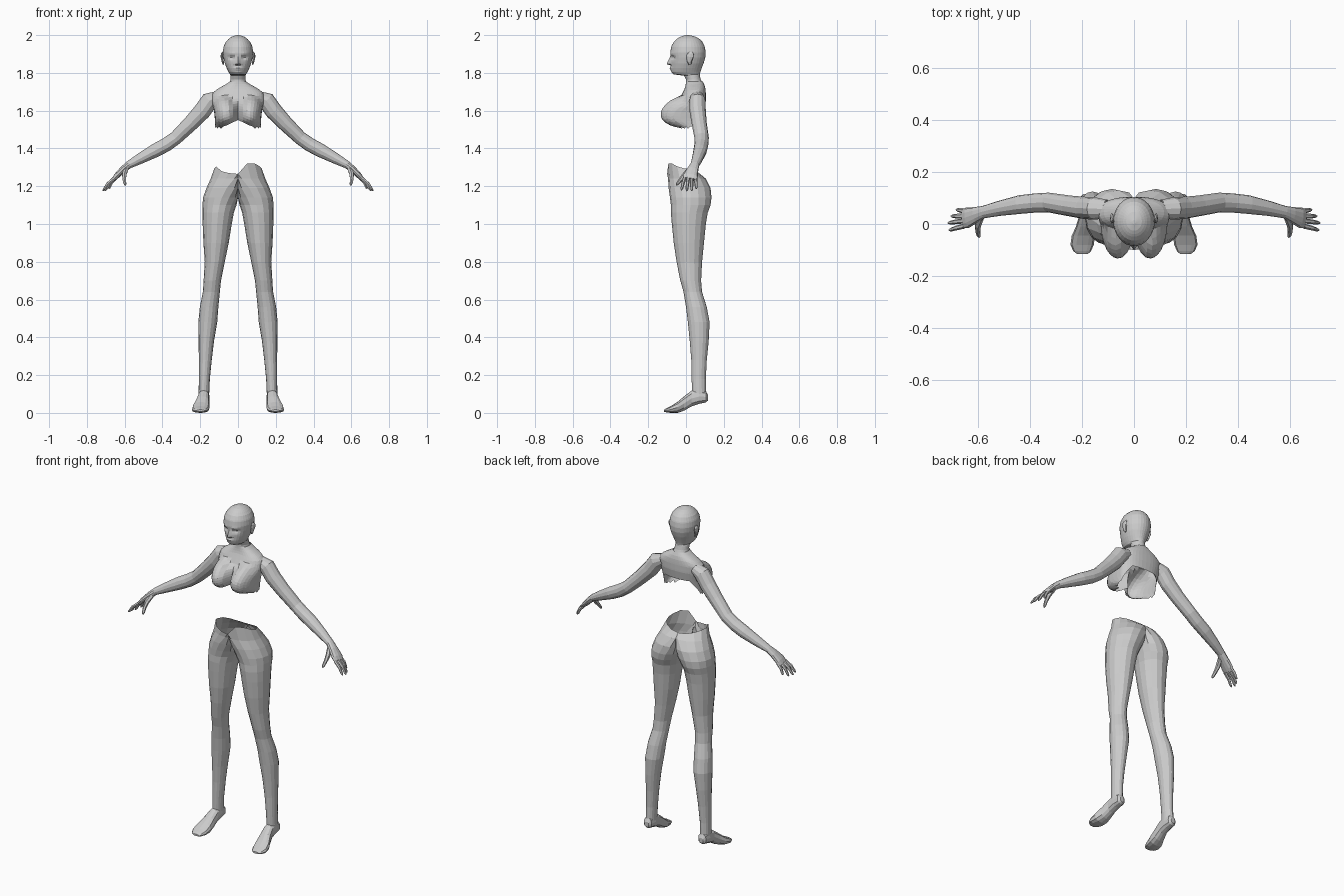
import bpy, bmesh
from math import sin, cos, pi, exp, copysign
from mathutils import Vector


def skin(name, rings, closed=True, cap0=False, cap1=False, mirror=True):
    """Skin a list of point rings with quads; faces lying on x = 0 are left out."""
    bm = bmesh.new()
    rows = [[bm.verts.new(p) for p in r] for r in rings]
    n = len(rows[0])
    for a, b in zip(rows, rows[1:]):
        for i in range(n if closed else n - 1):
            j = (i + 1) % n
            f = (a[i], a[j], b[j], b[i])
            if any(abs(v.co.x) > 1e-4 for v in f):
                bm.faces.new(f)
    if cap0:
        bm.faces.new(rows[0])
    if cap1:
        bm.faces.new(rows[-1])
    bmesh.ops.remove_doubles(bm, verts=bm.verts, dist=1e-5)
    bmesh.ops.recalc_face_normals(bm, faces=bm.faces)
    me = bpy.data.meshes.new(name)
    bm.to_mesh(me)
    bm.free()
    ob = bpy.data.objects.new(name, me)
    bpy.context.collection.objects.link(ob)
    if mirror:
        ob.modifiers.new("mirror", 'MIRROR').use_clip = True
    return ob


def tube(name, path, n=10, **kw):
    """Tube along points (x, y, z, half width, half thickness)."""
    pts = [Vector(p[:3]) for p in path]
    rings = []
    for i, p in enumerate(path):
        t = (pts[min(i + 1, len(pts) - 1)] - pts[max(i - 1, 0)]).normalized()
        ref = Vector((0, 1, 0))
        if abs(t.y) > 0.8:
            ref = Vector((1, 0, 0))
        s = (ref - t * ref.dot(t)).normalized()
        u = t.cross(s)
        rings.append([pts[i] + s * p[3] * cos(2 * pi * k / n) + u * p[4] * sin(2 * pi * k / n)
                      for k in range(n)])
    return skin(name, rings, **kw)


def lookup(table, z):
    """Interpolate rows of (z, ...) listed from top to bottom."""
    for a, b in zip(table, table[1:]):
        if z >= b[0]:
            t = min(1, max(0, (a[0] - z) / (a[0] - b[0])))
            return [p + (q - p) * t for p, q in zip(a[1:], b[1:])]
    return table[-1][1:]


def spow(v, e):
    return copysign(abs(v) ** e, v)


# Hips and legs: z, centre x, half width, front y, back y
leg = [(1.28, 0, .125, -.10, .075), (1.24, .02, .125, -.095, .105), (1.19, .06, .107, -.092, .13),
       (1.14, .085, .10, -.085, .135), (1.10, .098, .09, -.08, .13), (1.06, .105, .083, -.08, .115),
       (1.0, .11, .077, -.075, .105), (.9, .116, .067, -.065, .095), (.8, .123, .053, -.05, .085),
       (.7, .136, .046, -.03, .08), (.64, .141, .045, -.013, .085), (.56, .153, .049, 0, .11),
       (.48, .16, .05, .01, .125), (.38, .168, .041, .02, .12), (.28, .173, .034, .028, .11),
       (.18, .178, .029, .03, .105), (.09, .181, .028, .032, .108)]
for side, s in (("left", 1), ("right", -1)):
    rings = []
    for k, (z, cx, rx, yf, yb) in enumerate(leg):
        ring = []
        for i in range(16):
            a = 2 * pi * i / 16
            x = max(0, cx + rx * cos(a))
            y = (yf + yb) / 2 + (yb - yf) / 2 * sin(a)
            zz = z
            if k == 0:
                # ragged waist edge, torn higher at the front of one side
                zz = 1.265 + .03 * cos(a) ** 2
                if s == 1 and i in (13, 14):
                    zz = 1.32
                if i == 15:
                    zz = 1.305
            ring.append((s * (x if x > 1e-4 else 0), y, zz))
        rings.append(ring)
    skin(side + "_hip_and_leg", rings, mirror=False)

# Feet on tiptoe: y, centre x, half width, bottom z, top z
foot = [(.116, .181, .014, .065, .095), (.105, .181, .026, .055, .115), (.07, .181, .03, .048, .125),
        (.03, .182, .03, .035, .118), (-.01, .188, .036, .012, .088), (-.045, .195, .045, 0, .058),
        (-.08, .20, .045, 0, .036), (-.105, .20, .034, .003, .024), (-.116, .198, .02, .006, .017)]
skin("foot", [[(cx + rx * cos(pi * i / 6), y, (zb + zt) / 2 + (zt - zb) / 2 * spow(sin(pi * i / 6), .7))
               for i in range(12)] for y, cx, rx, zb, zt in foot], cap0=True, cap1=True)

# Chest: z, half width, front y, back y; an open shell with a raised back hem
chest = [(1.755, .042, .0, .088), (1.735, .072, -.002, .098), (1.715, .11, -.008, .103),
         (1.69, .137, -.02, .105), (1.65, .138, -.04, .105), (1.60, .127, -.055, .097),
         (1.55, .122, -.05, .085), (1.50, .12, -.03, .075)]
rows = []
for r in range(17):
    row = []
    for i in range(21):
        t = i / 20
        a = -pi / 2 + pi * t
        if t < .25:
            hem = 1.55 - .035 * sin(pi * min(1, t / .25) / 2)
        elif t < .55:
            hem = 1.515 - .01 * (i % 2)
        else:
            hem = 1.515 + .085 * min(1, (t - .55) / .25)
        z = 1.755 + (hem - 1.755) * r / 16
        rx, yf, yb = lookup(chest, z)
        x = rx * spow(cos(a), .85) if 0 < i < 20 else 0
        y = (yf + yb) / 2 + (yb - yf) / 2 * spow(sin(a), .85)
        if t < .55:
            # bust
            d = ((x - .072) / .066) ** 2 + ((z - 1.572) / (.105 if z > 1.572 else .065)) ** 2
            y -= .088 * max(0, 1 - d) ** .6 * (1 if t < .4 else (.55 - t) / .15)
        row.append((x, y, z))
    rows.append(row)
skin("chest", rows, closed=False)

# Head and neck: z, half width, front y, back y
head = [(2.0, .006, .0, .015), (1.995, .027, -.022, .043), (1.983, .047, -.045, .068),
        (1.965, .064, -.064, .086), (1.94, .076, -.078, .099), (1.91, .08, -.083, .104),
        (1.88, .077, -.081, .102), (1.85, .07, -.08, .093), (1.825, .06, -.08, .083),
        (1.805, .05, -.078, .076), (1.792, .042, -.066, .073), (1.785, .039, -.01, .073),
        (1.765, .04, .0, .078), (1.74, .046, .0, .09), (1.72, .058, .005, .095)]
levels = [2 - .007 * k for k in range(29)] + [1.797, 1.792, 1.785, 1.765, 1.74, 1.72]
rings = []
for z in levels:
    rx, yf, yb = lookup(head, z)
    ring = []
    for i in range(32):
        a = 2 * pi * i / 32
        x, y = rx * cos(a), (yf + yb) / 2 + (yb - yf) / 2 * sin(a)
        if sin(a) < 0 and z > 1.79:
            # nose, eye sockets, brows and lips
            nose = min(1, max(0, (1.892 - z) / .04)) if z > 1.843 else 0
            y -= .021 * nose * exp(-(x / .011) ** 2)
            y += .012 * exp(-((abs(x) - .031) / .015) ** 2 - ((z - 1.88) / .011) ** 2)
            y -= .004 * exp(-((abs(x) - .031) / .018) ** 2 - ((z - 1.9) / .007) ** 2)
            y -= .007 * exp(-(x / .018) ** 2 - ((z - 1.823) / .008) ** 2)
        ring.append((x, y, z))
    rings.append(ring)
skin("head_and_neck", rings, cap0=True, mirror=False)

# Ears
tube("ear", [(.077, .022, 1.845, .008, .004), (.081, .018, 1.86, .013, .006), (.085, .022, 1.885, .02, .007),
             (.085, .025, 1.9, .018, .006), (.081, .027, 1.91, .008, .004)], 8, cap0=True, cap1=True)

# Arms with palms
tube("arm", [(.105, .058, 1.675, .036, .03), (.15, .06, 1.653, .043, .047), (.19, .062, 1.597, .043, .046),
             (.25, .07, 1.533, .04, .041), (.33, .083, 1.455, .038, .036), (.38, .081, 1.42, .037, .037),
             (.44, .075, 1.388, .036, .036), (.52, .06, 1.345, .029, .028), (.58, .046, 1.312, .024, .02),
             (.61, .035, 1.287, .031, .018), (.642, .024, 1.255, .04, .015), (.657, .02, 1.237, .037, .011)],
     12, cap1=True)

# Fingers: knuckle, then tip
fingers = {"index_finger": ((.654, -.008, 1.242), (.713, -.024, 1.18)),
           "middle_finger": ((.655, .012, 1.243), (.717, .004, 1.175)),
           "ring_finger": ((.652, .031, 1.243), (.705, .03, 1.175)),
           "little_finger": ((.645, .05, 1.245), (.685, .055, 1.186))}
for name, (a, b) in fingers.items():
    a, b = Vector(a), Vector(b)
    mid = a.lerp(b, .5) + Vector((.004, 0, .004))
    tube(name, [(*a, .01, .01), (*mid, .009, .009), (*a.lerp(b, .88), .007, .007), (*b, .003, .003)],
         6, cap1=True)
tube("thumb", [(.592, .025, 1.292, .014, .014), (.602, -.005, 1.262, .014, .013),
               (.602, -.028, 1.235, .01, .01), (.598, -.045, 1.213, .008, .008), (.597, -.051, 1.205, .003, .003)],
     6, cap1=True)
